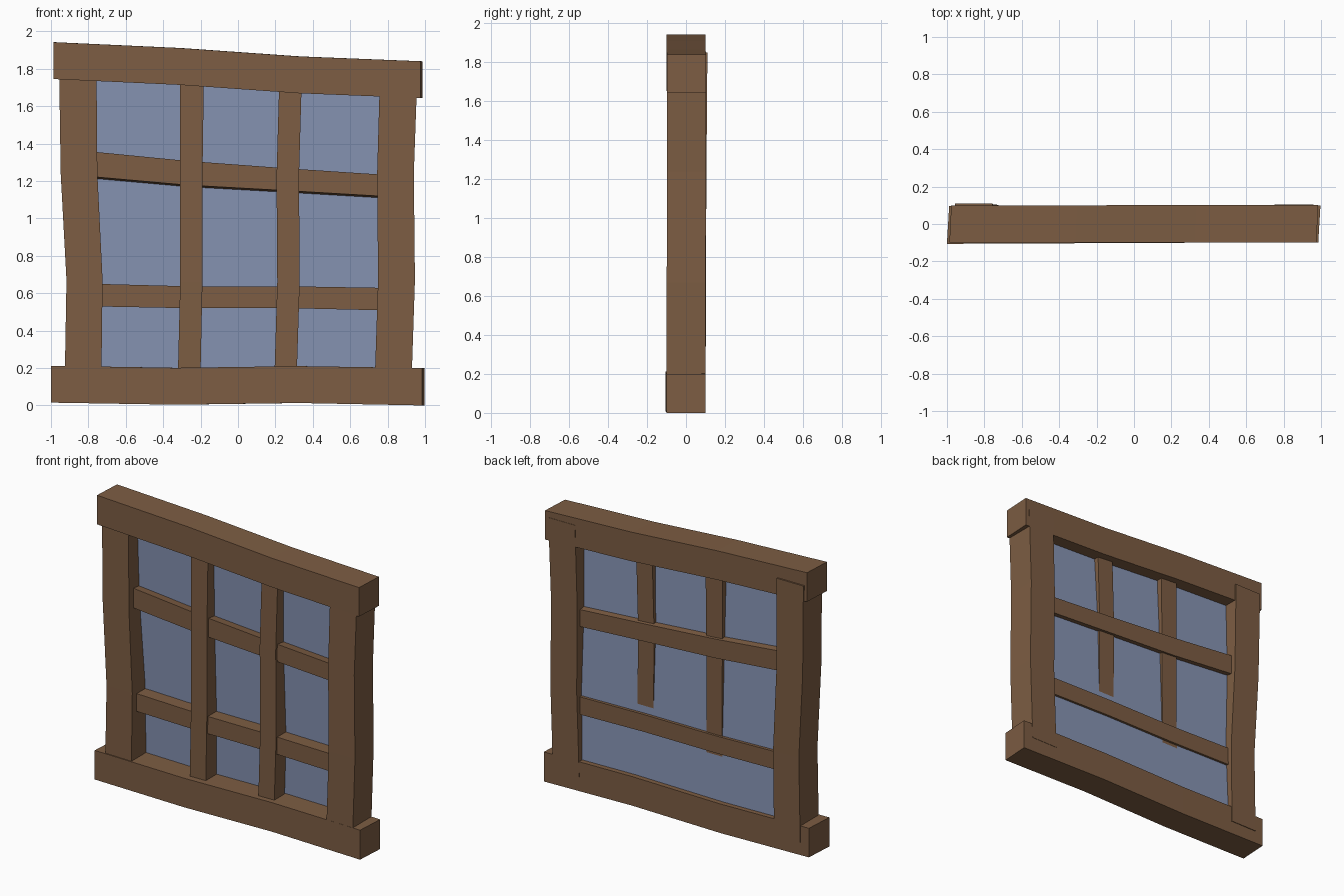
import bpy, bmesh


def material(name, color):
    m = bpy.data.materials.new(name)
    m.diffuse_color = color
    return m


WOOD = material("wood", (0.205, 0.110, 0.056, 1))
GLASS = material("glass", (0.242, 0.296, 0.456, 1))


def beam(name, stations, upright=False, skew=0.0, tilt=0.0, mat=WOOD):
    """Loft rectangles: each station is (position along beam, low, high, front y, back y).
    skew slants the ends, tilt lowers the back edges."""
    bm = bmesh.new()
    rings = []
    for t, lo, hi, yf, yb in stations:
        mid = (yf + yb) / 2
        ring = []
        for w, y in ((lo, yf), (lo, yb), (hi, yb), (hi, yf)):
            s, w2 = t + skew * y, w - tilt * (y - yf)
            ring.append(bm.verts.new((w2, y, s) if upright else (s, y, w2)))
        rings.append(ring)
    for a, b in zip(rings, rings[1:]):
        for i in range(4):
            j = (i + 1) % 4
            bm.faces.new((a[i], a[j], b[j], b[i]))
    bm.faces.new(rings[0][::-1])
    bm.faces.new(rings[-1])
    bmesh.ops.recalc_face_normals(bm, faces=bm.faces[:])
    me = bpy.data.meshes.new(name)
    bm.to_mesh(me)
    bm.free()
    me.materials.append(mat)
    ob = bpy.data.objects.new(name, me)
    bpy.context.collection.objects.link(ob)
    return ob


# Outer rails, gently warped
beam("bottom_rail", [(-0.994, 0.015, 0.212, -0.106, 0.096), (-0.33, 0.004, 0.201, -0.103, 0.099),
                     (0.33, 0.013, 0.210, -0.100, 0.099), (0.991, 0.0, 0.200, -0.100, 0.099)], skew=0.06)
beam("top_rail", [(-0.982, 1.745, 1.942, -0.100, 0.100), (-0.31, 1.714, 1.911, -0.100, 0.100),
                  (0.33, 1.669, 1.866, -0.100, 0.101), (0.980, 1.643, 1.840, -0.098, 0.102)], skew=0.05)

# Side posts, ends lapped into the rails
beam("left_post", [(0.10, -0.927, -0.731, -0.099, 0.101), (0.67, -0.917, -0.724, -0.098, 0.102),
                   (1.24, -0.948, -0.752, -0.095, 0.105), (1.85, -0.957, -0.757, -0.090, 0.110)], True)
beam("right_post", [(0.10, 0.730, 0.927, -0.099, 0.101), (0.67, 0.749, 0.946, -0.099, 0.101),
                    (1.24, 0.744, 0.940, -0.098, 0.102), (1.80, 0.760, 0.960, -0.096, 0.104)], True)

# Upright glazing bars
beam("left_upright_bar", [(0.10, -0.323, -0.202, -0.058, 0.056), (0.66, -0.309, -0.190, -0.062, 0.054),
                          (1.22, -0.309, -0.190, -0.062, 0.053), (1.80, -0.310, -0.182, -0.060, 0.052)], True)
beam("right_upright_bar", [(0.10, 0.193, 0.312, -0.062, 0.048), (0.66, 0.210, 0.330, -0.062, 0.048),
                           (1.22, 0.206, 0.326, -0.062, 0.048), (1.78, 0.222, 0.342, -0.060, 0.048)], True)

# Cross glazing bars
beam("upper_cross_bar", [(-0.80, 1.225, 1.359, -0.046, 0.070), (-0.27, 1.178, 1.307, -0.046, 0.070),
                         (0.27, 1.148, 1.267, -0.046, 0.070), (0.80, 1.117, 1.232, -0.046, 0.070)], tilt=0.13)
beam("lower_cross_bar", [(-0.80, 0.530, 0.651, -0.050, 0.070), (-0.27, 0.520, 0.637, -0.050, 0.070),
                         (0.27, 0.520, 0.637, -0.050, 0.070), (0.80, 0.508, 0.628, -0.050, 0.070)])

# Leaning glass pane
beam("glass_pane", [(0.12, -0.83, 0.83, 0.060, 0.068), (1.76, -0.83, 0.83, 0.002, 0.010)], True, mat=GLASS)
